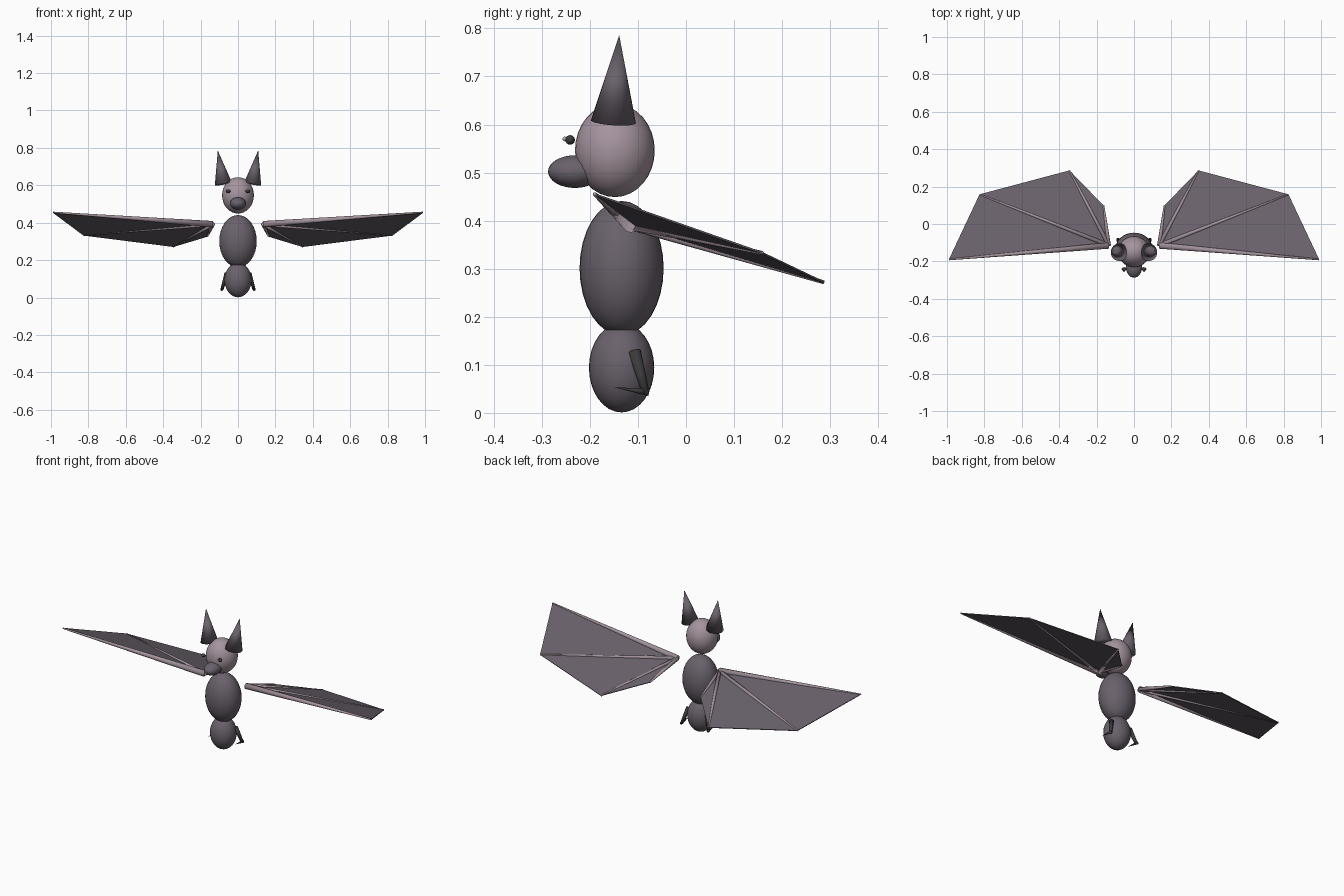
import bpy, bmesh
from mathutils import Vector

if "Cube" in bpy.data.objects:
    bpy.data.objects.remove(bpy.data.objects["Cube"])


def material(name, rgb):
    m = bpy.data.materials.new(name)
    m.diffuse_color = (*rgb, 1)
    m.use_nodes = True
    m.node_tree.nodes["Principled BSDF"].inputs["Base Color"].default_value = m.diffuse_color
    return m


FUR = material("dark fur", (0.142, 0.120, 0.147))
SKIN = material("pale skin", (0.376, 0.296, 0.342))
CLAW = material("charcoal", (0.045, 0.045, 0.045))
GLINT = material("eye glint", (0.45, 0.40, 0.42))


def ball(name, loc, radii, mat, seg=32):
    bpy.ops.mesh.primitive_uv_sphere_add(segments=seg, ring_count=seg // 2, location=loc)
    ob = bpy.context.object
    ob.name = name
    ob.scale = radii
    ob.data.materials.append(mat)
    bpy.ops.object.shade_smooth()
    return ob


def taper(name, start, end, r1, r2, mat, sides=16):
    """Cone or tapered rod from start to end."""
    a, b = Vector(start), Vector(end)
    bpy.ops.mesh.primitive_cone_add(vertices=sides, radius1=r1, radius2=r2,
                                    depth=(b - a).length, location=(a + b) / 2)
    ob = bpy.context.object
    ob.name = name
    ob.rotation_euler = (b - a).to_track_quat('Z', 'Y').to_euler()
    ob.data.materials.append(mat)
    bpy.ops.object.shade_smooth()
    return ob


# Torso, lower body, head and snout
ball("body", (0, -0.134, 0.301), (0.1, 0.0875, 0.14), FUR)
ball("lower_body", (0, -0.134, 0.094), (0.072, 0.068, 0.093), FUR)
ball("head", (0, -0.148, 0.546), (0.085, 0.083, 0.097), SKIN)
ball("snout", (0, -0.231, 0.502), (0.043, 0.056, 0.034), FUR)

# Wing corners: shoulder, tip, then round the trailing edge
SHOULDER = (0.135, -0.115, 0.392)
TIPS = [(0.99, -0.19, 0.455), (0.826, 0.158, 0.333),
        (0.345, 0.286, 0.272), (0.163, 0.099, 0.327)]

for s, side in ((1, "right"), (-1, "left")):
    def at(p):
        return Vector((p[0] * s, p[1], p[2]))

    # Ear
    taper("ear_" + side, at((0.078, -0.151, 0.606)), at((0.108, -0.139, 0.786)),
          0.047, 0, FUR, 24)

    # Eye with glint
    ball("eye_" + side, at((0.053, -0.241, 0.568)), (0.013, 0.010, 0.010), CLAW, 16)
    ball("eye_glint_" + side, at((0.053, -0.252, 0.570)), (0.005, 0.005, 0.005), GLINT, 12)

    # Wing membrane: a thin fan of triangles
    bm = bmesh.new()
    hub = bm.verts.new(at(SHOULDER))
    rim = [bm.verts.new(at(p)) for p in TIPS]
    for a, b in zip(rim, rim[1:]):
        bm.faces.new((hub, a, b) if s > 0 else (hub, b, a))
    me = bpy.data.meshes.new("wing_membrane_" + side)
    bm.to_mesh(me)
    bm.free()
    me.materials.append(FUR)
    wing = bpy.data.objects.new("wing_membrane_" + side, me)
    bpy.context.collection.objects.link(wing)
    solid = wing.modifiers.new("thickness", 'SOLIDIFY')
    solid.thickness = 0.004
    solid.offset = 0

    # Wing bones
    for i, p in enumerate(TIPS):
        r = 0.017 if i == 0 else 0.012
        taper(f"wing_bone_{i + 1}_{side}", at(SHOULDER), at(p), r, 0.004, SKIN, 12)

    # Leg and pointed foot
    taper("leg_" + side, at((0.060, -0.107, 0.128)), at((0.086, -0.084, 0.042)),
          0.013, 0.008, CLAW)
    taper("foot_" + side, at((0.086, -0.077, 0.043)), at((0.086, -0.150, 0.053)),
          0.008, 0, CLAW, 12)
